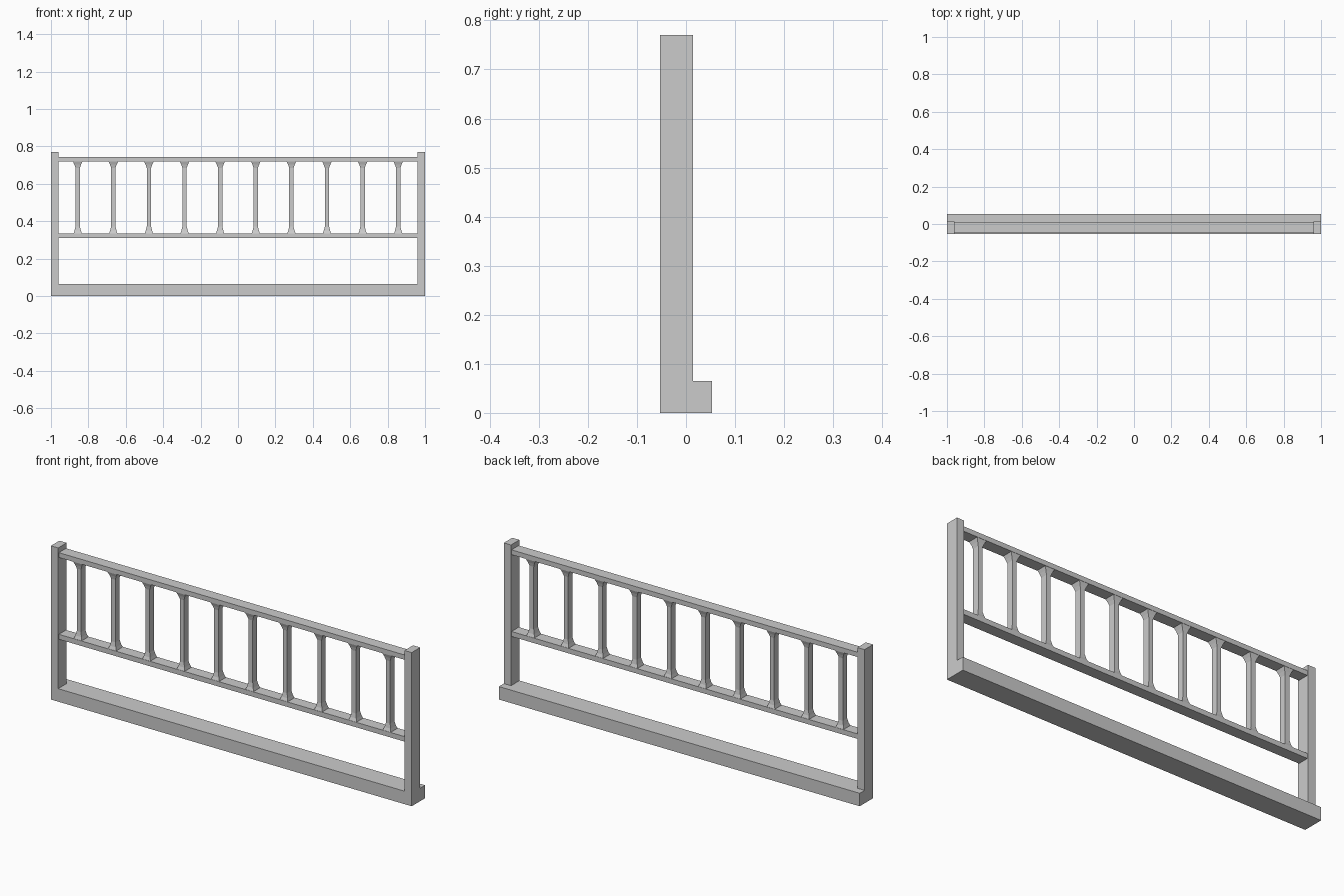
import bpy, bmesh

if "Cube" in bpy.data.objects:
    bpy.data.objects.remove(bpy.data.objects["Cube"])


def box(name, x0, x1, y0, y1, z0, z1):
    bpy.ops.mesh.primitive_cube_add(
        size=1, location=((x0 + x1) / 2, (y0 + y1) / 2, (z0 + z1) / 2))
    ob = bpy.context.object
    ob.name = name
    ob.scale = (x1 - x0, y1 - y0, z1 - z0)
    bpy.ops.object.transform_apply(location=False, rotation=False, scale=True)
    return ob


# Base beam, projecting behind the posts
box("base_beam", -0.96, 0.96, -0.053, 0.053, 0, 0.065)
for side, x in (("left", -0.98), ("right", 0.98)):
    box(side + "_base_end", x - 0.02, x + 0.02, 0.0143, 0.053, 0, 0.065)
    box(side + "_post", x - 0.02, x + 0.02, -0.053, 0.0143, 0, 0.77)

# Horizontal rails, slightly recessed from the posts
RAIL_Y = (-0.047, 0.010)
box("middle_rail", -0.96, 0.96, *RAIL_Y, 0.31, 0.335)
box("top_rail", -0.96, 0.96, *RAIL_Y, 0.72, 0.744)

# Baluster with flared ends: z, half width, half depth of each section
sections = [(0.335, 0.022, 0.027), (0.350, 0.017, 0.021), (0.372, 0.0115, 0.017),
            (0.685, 0.0115, 0.017), (0.703, 0.018, 0.021), (0.720, 0.026, 0.027)]
bm = bmesh.new()
rings = [[bm.verts.new((sx * hx, sy * hy, z))
          for sx, sy in ((-1, -1), (1, -1), (1, 1), (-1, 1))]
         for z, hx, hy in sections]
for a, b in zip(rings, rings[1:]):
    for i in range(4):
        j = (i + 1) % 4
        bm.faces.new((a[i], a[j], b[j], b[i]))
bm.faces.new(rings[0][::-1])
bm.faces.new(rings[-1])
mesh = bpy.data.meshes.new("baluster")
bm.to_mesh(mesh)
bm.free()

# Row of ten balusters
for i in range(10):
    ob = bpy.data.objects.new("baluster_%d" % (i + 1), mesh)
    ob.location = (-0.857 + i * 0.1904, -0.0185, 0)
    bpy.context.collection.objects.link(ob)
